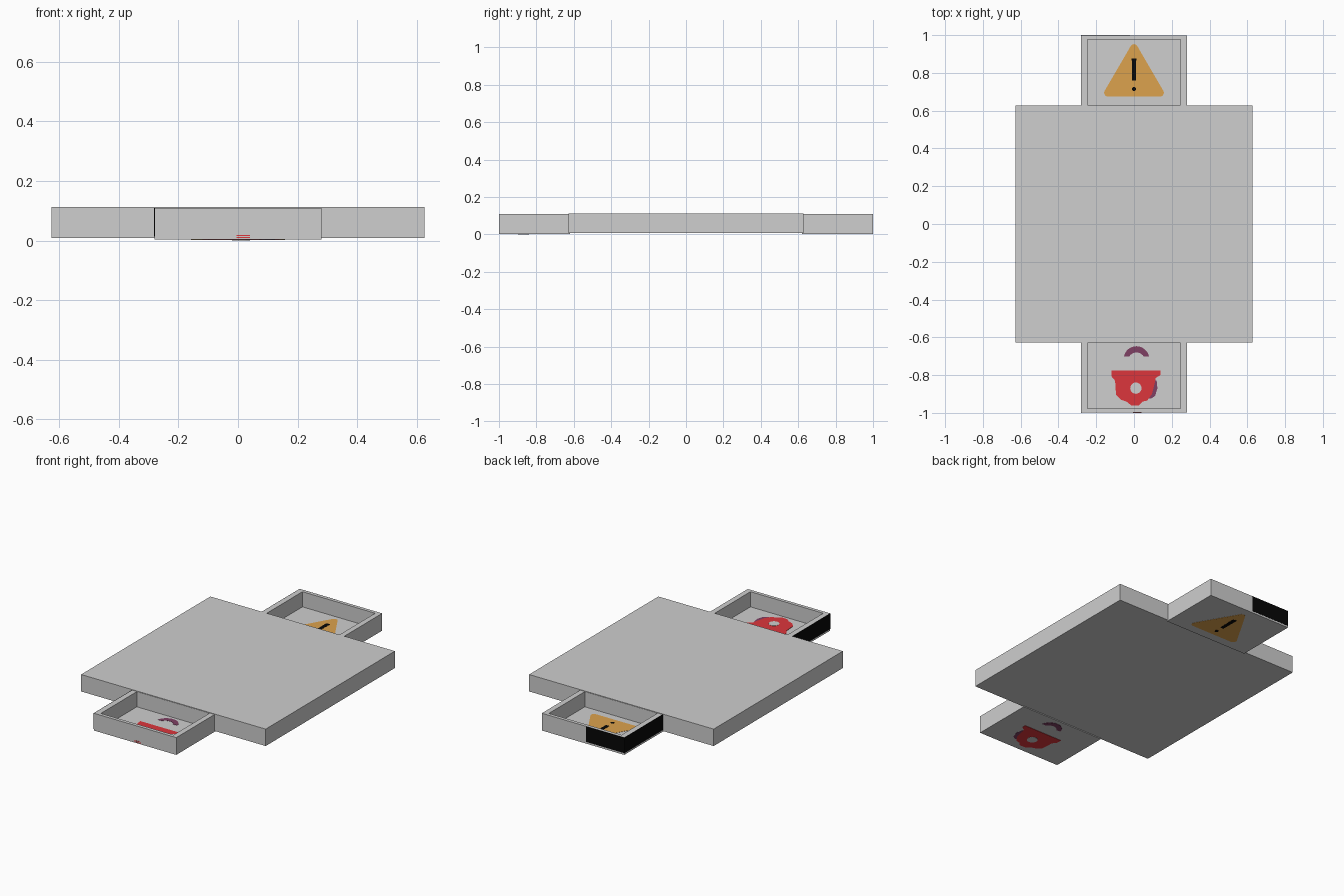
import bpy, bmesh, math

if "Cube" in bpy.data.objects:
    bpy.data.objects.remove(bpy.data.objects["Cube"])


def material(name, rgb):
    m = bpy.data.materials.new(name)
    m.diffuse_color = (*rgb, 1)
    m.use_nodes = True
    m.node_tree.nodes["Principled BSDF"].inputs["Base Color"].default_value = m.diffuse_color
    return m


GREY = material("light grey", (0.62, 0.62, 0.62))
BLACK = material("black", (0.002, 0.002, 0.002))
ORANGE = material("orange", (0.72, 0.36, 0.075))
RED = material("red", (0.72, 0.037, 0.045))
PURPLE = material("plum", (0.21, 0.05, 0.125))

BASE, FLOOR, TOP, STEP = 0.003, 0.016, 0.109, 0.001


def loft(name, rings, mat):
    """Closed solid through a list of equal-length point rings."""
    bm = bmesh.new()
    loops = [[bm.verts.new(p) for p in ring] for ring in rings]
    n = len(loops[0])
    for a, b in zip(loops, loops[1:]):
        for i in range(n):
            j = (i + 1) % n
            bm.faces.new((a[i], a[j], b[j], b[i]))
    bm.faces.new(loops[0][::-1])
    bm.faces.new(loops[-1])
    bmesh.ops.recalc_face_normals(bm, faces=bm.faces)
    me = bpy.data.meshes.new(name)
    bm.to_mesh(me)
    bm.free()
    me.materials.append(mat)
    ob = bpy.data.objects.new(name, me)
    bpy.context.collection.objects.link(ob)
    return ob


def rect(x0, x1, y0, y1, z):
    return [(x0, y0, z), (x1, y0, z), (x1, y1, z), (x0, y1, z)]


def box(name, x0, x1, y0, y1, z0, z1, mat):
    return loft(name, [rect(x0, x1, y0, y1, z) for z in (z0, z1)], mat)


def arc(cx, cy, r, a0, a1, n=8):
    return [(cx + r * math.cos(math.radians(a0 + (a1 - a0) * i / n)),
             cy + r * math.sin(math.radians(a0 + (a1 - a0) * i / n))) for i in range(n + 1)]


def sign(name, pts, layer, mat):
    """Thin painted plate on the tray floor, repeated on its underside."""
    for side, z0, z1 in (("top", FLOOR, FLOOR + STEP * layer),
                         ("underside", BASE - STEP * layer, BASE)):
        loft(f"{name}_{side}", [[(x, y, z) for x, y in pts] for z in (z0, z1)], mat)


# Central slab
box("main_slab", -0.627, 0.627, -0.627, 0.627, 0.008, 0.112, GREY)

# Open trays at both ends
for name, s in (("front_tray", -1), ("back_tray", 1)):
    outer = (-0.28, 0.28, *sorted((s * 0.62, s * 0.999)))
    inner = (-0.247, 0.247, *sorted((s * 0.629, s * 0.978)))
    loft(name, [rect(*outer, BASE), rect(*outer, TOP),
                rect(*inner, TOP), rect(*inner, FLOOR)], GREY)
    # Black left side panel
    box(name + "_side_panel", -0.2815, -0.279, *sorted((s * 0.625, s * 1.0)), 0.014, TOP, BLACK)

# Black panel on half of the back face, small red marks on the front face
box("back_tray_end_panel", -0.2815, -0.022, 0.998, 1.0, 0.014, TOP, BLACK)
for i, z in enumerate((0.008, 0.015)):
    box(f"front_mark_{i}", -0.005, 0.041, -1.0, -0.998, z, z + 0.003, RED)

# Warning triangle with rounded corners, bar and dot
sign("warning_triangle", arc(0, 0.932, 0.02, 30, 150) + arc(-0.138, 0.695, 0.02, 150, 270)
     + arc(0.138, 0.695, 0.02, 270, 390), 1, ORANGE)
sign("warning_bar", [(-0.011, 0.76), (0.011, 0.76), (0.012, 0.875), (-0.012, 0.875)], 2, BLACK)
sign("warning_dot", arc(0, 0.715, 0.011, 0, 330, 11), 2, BLACK)

# Padlock: shackle arch, shaded edge, body and keyhole
sign("lock_shackle", arc(0.013, -0.715, 0.068, 12, 168, 12)
     + arc(0.013, -0.725, 0.045, 150, 30, 10), 1, PURPLE)
sign("lock_shade", [(0.07, -0.82), (0.12, -0.83), (0.124, -0.87), (0.112, -0.91),
                    (0.09, -0.925), (0.06, -0.92)], 1, PURPLE)
sign("lock_body", [(-0.12, -0.775), (0.14, -0.775), (0.14, -0.8), (0.115, -0.815), (0.108, -0.85),
                   (0.095, -0.9), (0.07, -0.935), (0.045, -0.94), (0.025, -0.96), (-0.015, -0.96),
                   (-0.04, -0.94), (-0.07, -0.93), (-0.095, -0.905), (-0.1, -0.83),
                   (-0.118, -0.808)], 2, RED)
sign("lock_keyhole", arc(0.01, -0.869, 0.03, 0, 345, 23), 3, GREY)
